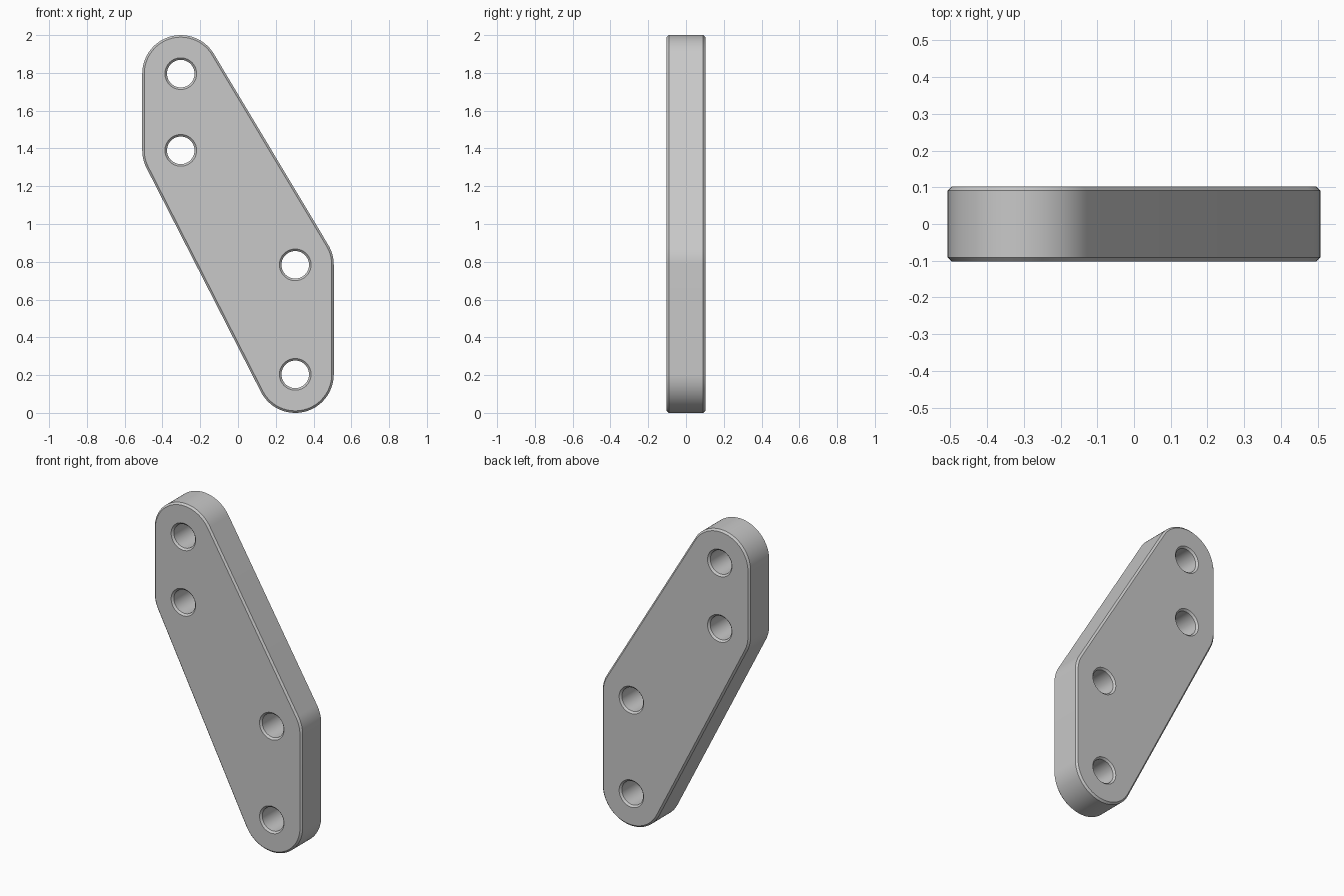
import bpy, bmesh
from math import atan2, cos, sin, pi, tau, radians

if "Cube" in bpy.data.objects:
    bpy.data.objects.remove(bpy.data.objects["Cube"])

# Hole centres (x, z), counter-clockwise; the outline wraps equal circles around them
CENTRES = [(-0.303, 1.796), (-0.303, 1.39), (0.303, 0.204), (0.303, 0.784)]
OUTER, HOLE, HALF, CHAMFER = 0.204, 0.073, 0.102, 0.011


def outline(radius):
    """Rounded outline: an arc about each centre, joined by straight tangents."""
    count = len(CENTRES)
    normals = []
    for i, (x, z) in enumerate(CENTRES):
        nx, nz = CENTRES[(i + 1) % count]
        normals.append(atan2(nz - z, nx - x) - pi / 2)
    points = []
    for i, (x, z) in enumerate(CENTRES):
        start = normals[i - 1]
        sweep = (normals[i] - start) % tau
        steps = max(4, round(sweep / radians(4)))
        for k in range(steps + 1):
            a = start + sweep * k / steps
            points.append((x + radius * cos(a), z + radius * sin(a)))
    return points


def circle(centre, radius, sides=48):
    return [(centre[0] + radius * cos(tau * k / sides),
             centre[1] + radius * sin(tau * k / sides)) for k in range(sides)]


bm = bmesh.new()
rims = {0: [], 3: []}


def add_wall(profile, radius, chamfer):
    """Chamfered wall through the plate; its end loops border the caps."""
    levels = [(-HALF, chamfer), (-HALF + CHAMFER, 0), (HALF - CHAMFER, 0), (HALF, chamfer)]
    rings = [[bm.verts.new((x, y, z)) for x, z in profile(radius + grow)]
             for y, grow in levels]
    n = len(rings[0])
    for lower, upper in zip(rings, rings[1:]):
        for k in range(n):
            j = (k + 1) % n
            bm.faces.new((lower[k], lower[j], upper[j], upper[k]))
    for level in rims:
        ring = rings[level]
        rims[level] += [bm.edges.get((ring[k], ring[(k + 1) % n])) for k in range(n)]


# Outer wall and the four bolt holes
add_wall(outline, OUTER, -CHAMFER)
for centre in CENTRES:
    add_wall(lambda r, c=centre: circle(c, r), HOLE, CHAMFER)

# Front and back faces with hole openings
for edges in rims.values():
    bmesh.ops.triangle_fill(bm, edges=edges, use_beauty=True, use_dissolve=False)
bmesh.ops.recalc_face_normals(bm, faces=bm.faces[:])

mesh = bpy.data.meshes.new("link_plate")
bm.to_mesh(mesh)
bm.free()
plate = bpy.data.objects.new("link_plate", mesh)
bpy.context.collection.objects.link(plate)

# Plain grey metal
grey = bpy.data.materials.new("grey")
grey.use_nodes = True
colour = (0.58, 0.58, 0.58, 1)
grey.diffuse_color = colour
grey.node_tree.nodes["Principled BSDF"].inputs["Base Color"].default_value = colour
mesh.materials.append(grey)

# Smooth arcs, crisp chamfers
bpy.ops.object.select_all(action="DESELECT")
plate.select_set(True)
bpy.context.view_layer.objects.active = plate
bpy.ops.object.shade_smooth_by_angle(angle=radians(25))
